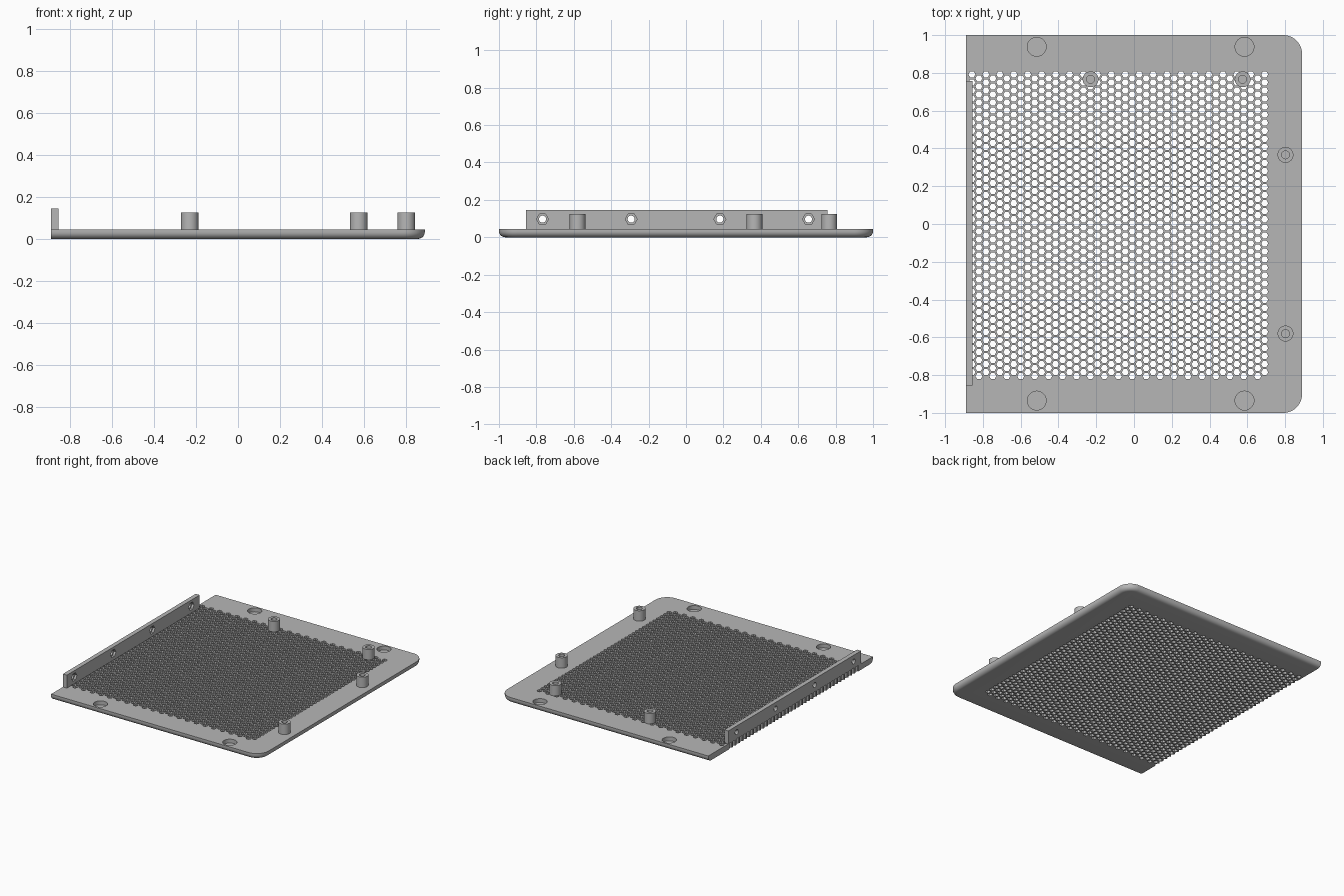
import bpy, bmesh, math
from mathutils import Matrix, Vector

if "Cube" in bpy.data.objects:
    bpy.data.objects.remove(bpy.data.objects["Cube"], do_unlink=True)

grey = bpy.data.materials.new("light_grey")
grey.use_nodes = True
grey.diffuse_color = (0.47, 0.47, 0.47, 1)
grey.node_tree.nodes["Principled BSDF"].inputs["Base Color"].default_value = grey.diffuse_color

TOP = 0.045       # plate thickness
LEFT, RIGHT = -0.89, 0.89


def finish(bm, name):
    bmesh.ops.recalc_face_normals(bm, faces=bm.faces)
    mesh = bpy.data.meshes.new(name)
    bm.to_mesh(mesh)
    bm.free()
    mesh.materials.append(grey)
    obj = bpy.data.objects.new(name, mesh)
    bpy.context.collection.objects.link(obj)
    return obj


def prism(bm, base, radius, sides, height, along_x=False):
    """Closed prism rising from its base along z, or along x."""
    turn = Matrix.Rotation(math.pi / 2, 3, 'Y') if along_x else Matrix.Identity(3)
    start = math.pi / 2 if along_x else 0
    rings = []
    for h in (0, height):
        ring = []
        for k in range(sides):
            a = start + math.tau * k / sides
            p = Vector((radius * math.cos(a), radius * math.sin(a), h))
            ring.append(bm.verts.new(Vector(base) + turn @ p))
        rings.append(ring)
    bridge(bm, rings)


def bridge(bm, rings):
    """Skin a stack of rings and cap both ends."""
    for low, high in zip(rings, rings[1:]):
        for k in range(len(low)):
            n = (k + 1) % len(low)
            bm.faces.new((low[k], low[n], high[n], high[k]))
    bm.faces.new(rings[0][::-1])
    bm.faces.new(rings[-1])


def cut(obj, bm):
    """Subtract the cutter mesh, then shade."""
    cutter = finish(bm, obj.name + "_cutter")
    mod = obj.modifiers.new("holes", 'BOOLEAN')
    mod.operation, mod.solver, mod.object = 'DIFFERENCE', 'MANIFOLD', cutter
    select(obj)
    bpy.ops.object.modifier_apply(modifier=mod.name)
    bpy.data.objects.remove(cutter, do_unlink=True)
    bpy.ops.object.shade_smooth_by_angle(angle=math.radians(35))


def select(obj):
    bpy.ops.object.select_all(action='DESELECT')
    obj.select_set(True)
    bpy.context.view_layer.objects.active = obj


# Plate: square left edge, rounded right corners, rounded lower rim
def outline(inset):
    r, far = 0.1 - inset, 0.9
    pts = [(LEFT, -1 + inset)]
    for start, side in ((-90, -1), (0, 1)):
        for k in range(13):
            a = math.radians(start + 7.5 * k)
            pts.append((RIGHT - 0.1 + r * math.cos(a), side * far + r * math.sin(a)))
    return pts + [(LEFT, 1 - inset)]


bm = bmesh.new()
rim = 0.033
layers = []
for k in range(7):
    a = math.pi / 2 * k / 6
    layers.append((rim * (1 - math.sin(a)), rim * (1 - math.cos(a))))
layers.append((0, TOP))
bridge(bm, [[bm.verts.new((x, y, z)) for x, y in outline(inset)] for inset, z in layers])
plate = finish(bm, "base_plate")

# Honeycomb vents and four round recesses
bm = bmesh.new()
step_x = 0.0369
step_y = step_x * 2 / math.sqrt(3)
for i in range(-1, 43):
    for j in range(1 if i < 0 else 0, 38):
        y = 0.792 - step_y * (j + 0.5 * (i % 2))
        height = 0.01 + TOP + 0.01
        prism(bm, (-0.858 + step_x * i, y, -0.01), 0.0185, 6, height)
for x in (-0.515, 0.585):
    for y in (-0.935, 0.938):
        prism(bm, (x, y, 0.015), 0.05, 32, 0.05)
cut(plate, bm)

# Side wall with hexagonal nut pockets and through holes
bm = bmesh.new()
y0, y1, z1, thick = -0.856, 0.757, 0.145, 0.034
bmesh.ops.create_cube(bm, size=1, matrix=Matrix.Translation(
    (LEFT + thick / 2, (y0 + y1) / 2, (TOP + z1) / 2)) @ Matrix.Diagonal(
    (thick, y1 - y0, z1 - TOP, 1)))
wall = finish(bm, "side_wall")
for radius, sides, start in ((0.019, 24, LEFT - 0.02), (0.032, 6, LEFT + thick / 2)):
    bm = bmesh.new()
    for k in range(4):
        prism(bm, (start, -0.767 + 0.474 * k, 0.097), radius, sides, 0.1, along_x=True)
    cut(wall, bm)

# Standoffs with blind screw holes
for n, (x, y) in enumerate(((-0.23, 0.766), (0.575, 0.766), (0.802, 0.366), (0.802, -0.58))):
    bm = bmesh.new()
    prism(bm, (x, y, TOP), 0.042, 32, 0.08)
    post = finish(bm, f"standoff_{n + 1}")
    bm = bmesh.new()
    prism(bm, (x, y, TOP + 0.005), 0.021, 24, 0.1)
    cut(post, bm)
